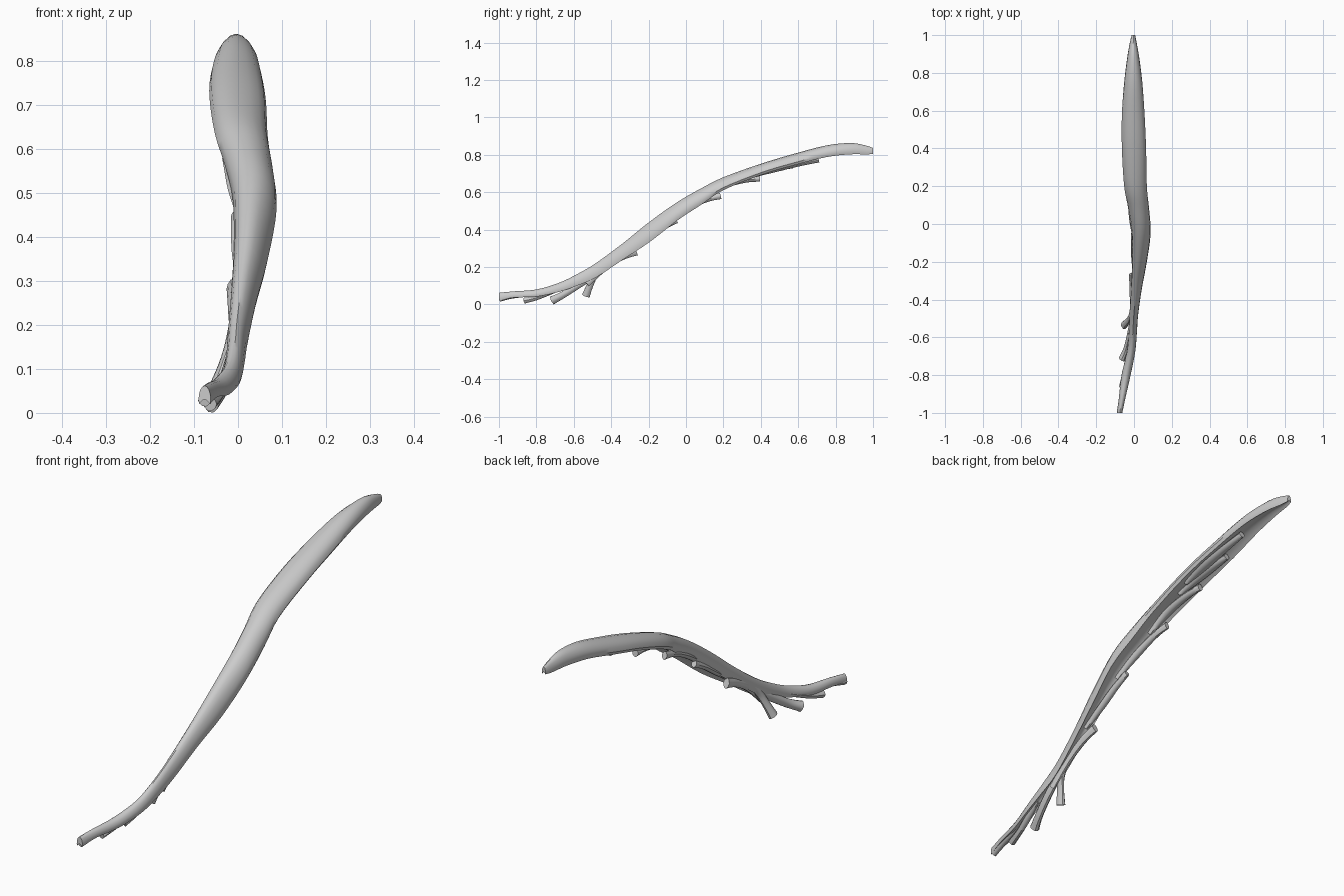
import bpy, bmesh, math
from mathutils import Vector


def spline(keys, t):
    # Catmull-Rom through rows of numbers, t in 0..1
    n = len(keys) - 1
    f = min(t * n, n - 1e-6)
    i = int(f)
    u = f - i
    p = [keys[max(0, min(n, i + k))] for k in (-1, 0, 1, 2)]
    return [0.5 * (2 * b + (c - a) * u + (2 * a - 5 * b + 4 * c - d) * u * u
                   + (3 * b - a - 3 * c + d) * u ** 3) for a, b, c, d in zip(*p)]


def loft(name, rings):
    bm = bmesh.new()
    vs = [[bm.verts.new(p) for p in r] for r in rings]
    n = len(rings[0])
    for a, b in zip(vs, vs[1:]):
        for i in range(n):
            j = (i + 1) % n
            bm.faces.new((a[i], a[j], b[j], b[i]))
    bm.faces.new(vs[0][::-1])
    bm.faces.new(vs[-1])
    bmesh.ops.recalc_face_normals(bm, faces=bm.faces)
    me = bpy.data.meshes.new(name)
    bm.to_mesh(me)
    bm.free()
    ob = bpy.data.objects.new(name, me)
    bpy.context.collection.objects.link(ob)
    bpy.context.view_layer.objects.active = ob
    ob.select_set(True)
    bpy.ops.object.shade_smooth_by_angle(angle=math.radians(40))
    ob.select_set(False)
    return ob


# Main strap: y, top z, bottom z, left x, right x
stations = [
    (-1.00, 0.062, 0.018, -0.090, -0.062),
    (-0.92, 0.070, 0.035, -0.080, -0.045),
    (-0.80, 0.080, 0.040, -0.066, -0.018),
    (-0.68, 0.115, 0.065, -0.038, 0.006),
    (-0.58, 0.163, 0.100, -0.028, 0.015),
    (-0.48, 0.222, 0.145, -0.024, 0.022),
    (-0.34, 0.325, 0.240, -0.016, 0.042),
    (-0.20, 0.438, 0.335, -0.010, 0.068),
    (-0.05, 0.545, 0.452, -0.012, 0.088),
    (0.08, 0.620, 0.535, -0.030, 0.080),
    (0.20, 0.680, 0.612, -0.052, 0.068),
    (0.40, 0.752, 0.690, -0.064, 0.064),
    (0.58, 0.806, 0.742, -0.064, 0.056),
    (0.75, 0.850, 0.785, -0.052, 0.044),
    (0.88, 0.863, 0.800, -0.036, 0.028),
    (0.96, 0.850, 0.800, -0.022, 0.014),
    (1.00, 0.836, 0.803, -0.012, 0.006),
]


def section(s):
    # arched top, hollow underside, right edge hanging lower
    y, zt, zb, xl, xr = s
    cx, hw, h = (xl + xr) / 2, (xr - xl) / 2, zt - zb
    tilt = 0.12 * h * max(0, 1 - abs(y + 0.1) / 0.6)
    pts = []
    for k in range(9):
        a = math.pi * k / 8
        c = math.cos(a)
        pts.append((cx + hw * c, y, zb + h * (0.25 + 0.75 * math.sin(a)) - tilt * c))
    for k in range(1, 8):
        c = -math.cos(math.pi * k / 8)
        lift = 0.28 * math.sin(math.pi * k / 8) ** 2
        pts.append((cx + hw * c * 0.95, y, zb + h * lift - tilt * c))
    return pts


loft("muscle_strap", [section(spline(stations, i / 64)) for i in range(65)])


def slip(name, path, widths, thick):
    # flattened tendon slip following a short path, flared at its cut end
    n = 12
    rings = []
    for i in range(n + 1):
        t = i / n
        p = Vector(spline(path, t))
        d = (Vector(spline(path, min(1, t + 0.05))) -
             Vector(spline(path, max(0, t - 0.05)))).normalized()
        side = Vector((1, 0, 0))
        side = (side - d * side.dot(d)).normalized()
        up = side.cross(d)
        w = spline([(v,) for v in widths], t)[0]
        h = thick * (1 + 0.3 * t ** 4)
        rings.append([p + side * w * math.cos(a) + up * h * math.sin(a)
                      * (1 - 0.3 * math.cos(a) ** 2)
                      for a in (2 * math.pi * k / 10 for k in range(10))])
    loft(name, rings)


# Lower slips fanning down from the narrow end
slip("lower_slip_1", [(0, -0.40, 0.25), (-0.012, -0.48, 0.165), (-0.03, -0.51, 0.11),
                      (-0.052, -0.535, 0.047)], [0.012, 0.016, 0.014, 0.019], 0.018)
slip("lower_slip_2", [(-0.005, -0.48, 0.165), (-0.02, -0.58, 0.10), (-0.04, -0.66, 0.05),
                      (-0.062, -0.715, 0.022)], [0.012, 0.016, 0.016, 0.02], 0.019)
slip("lower_slip_3", [(-0.015, -0.64, 0.10), (-0.035, -0.73, 0.062), (-0.05, -0.80, 0.035),
                      (-0.064, -0.865, 0.020)], [0.012, 0.015, 0.014, 0.016], 0.013)
slip("lower_slip_4", [(-0.04, -0.78, 0.065), (-0.058, -0.86, 0.05), (-0.068, -0.93, 0.042),
                      (-0.076, -0.995, 0.028)], [0.012, 0.014, 0.013, 0.015], 0.011)

# Upper slips lying along the underside, ends pointing to the broad end
slip("upper_slip_1", [(0.0, -0.53, 0.11), (-0.005, -0.43, 0.20), (-0.008, -0.34, 0.255),
                      (-0.012, -0.265, 0.283)], [0.008, 0.015, 0.016, 0.014], 0.018)
slip("upper_slip_2", [(0.01, -0.30, 0.29), (0.004, -0.2, 0.355), (0.0, -0.12, 0.41),
                      (-0.004, -0.05, 0.448)], [0.01, 0.017, 0.016, 0.012], 0.012)
slip("upper_slip_3", [(0.01, -0.10, 0.44), (-0.004, 0.0, 0.505), (-0.016, 0.10, 0.557),
                      (-0.024, 0.185, 0.580)], [0.01, 0.018, 0.016, 0.012], 0.014)
slip("upper_slip_4", [(0.0, 0.10, 0.57), (-0.012, 0.2, 0.63), (-0.02, 0.31, 0.662),
                      (-0.028, 0.395, 0.672)], [0.01, 0.02, 0.018, 0.014], 0.013)
slip("upper_slip_5", [(0.005, 0.30, 0.67), (-0.01, 0.42, 0.705), (-0.02, 0.50, 0.727),
                      (-0.025, 0.57, 0.74)], [0.01, 0.022, 0.02, 0.014], 0.011)
slip("upper_slip_6", [(0.02, 0.36, 0.69), (0.02, 0.48, 0.718), (0.015, 0.6, 0.748),
                      (0.01, 0.71, 0.772)], [0.01, 0.022, 0.02, 0.014], 0.011)
